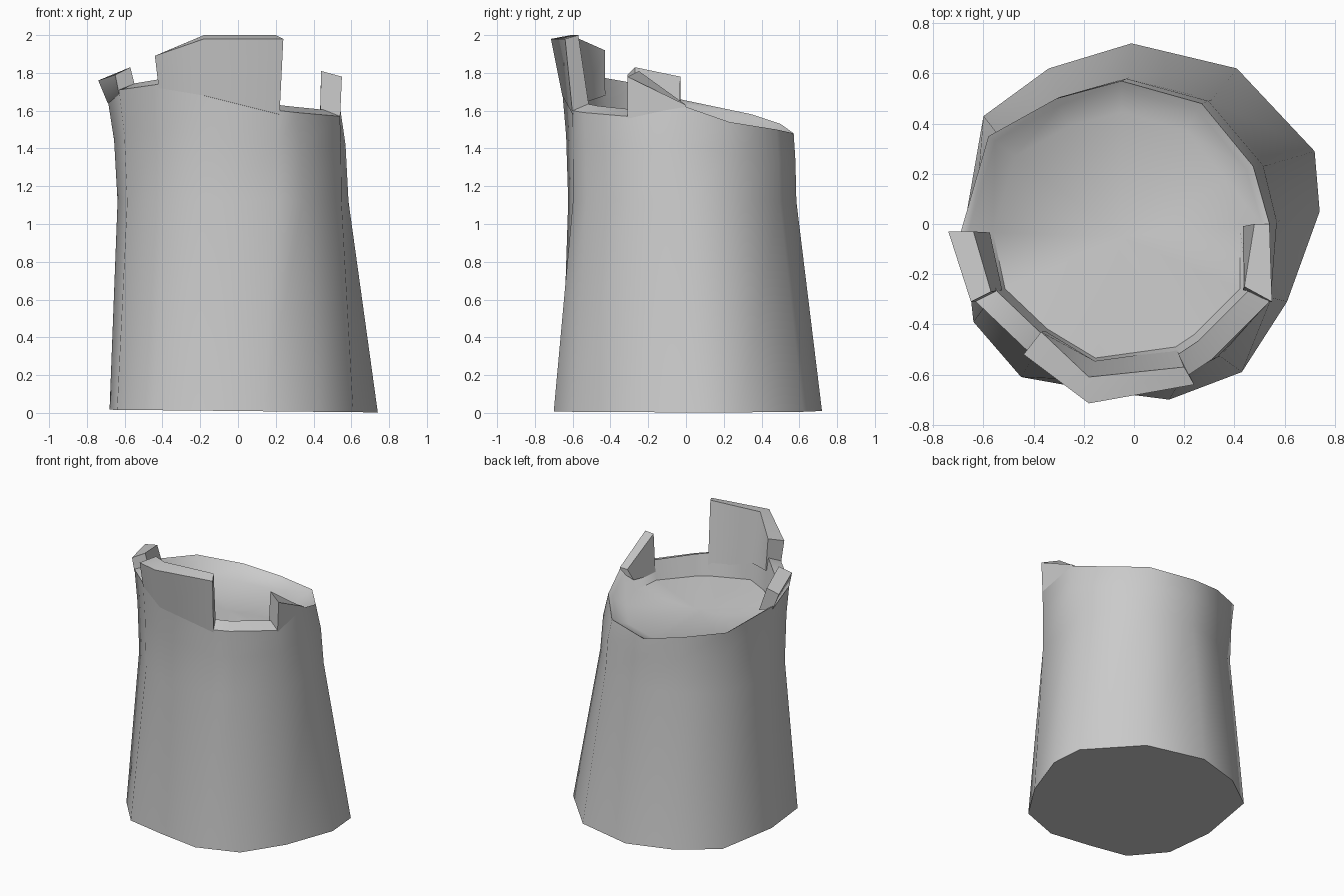
import bpy, bmesh, math
from mathutils import Vector

if "Cube" in bpy.data.objects:
    bpy.data.objects.remove(bpy.data.objects["Cube"])

# One column per corner of the tower: base x, y, then rim x, y, z
COLS = [
    (.74, .05, .54, .00, 1.62), (.72, .29, .475, .23, 1.54),
    (.41, .62, .27, .48, 1.50), (-.01, .72, -.05, .57, 1.48),
    (-.34, .62, -.31, .50, 1.53), (-.60, .43, -.58, .35, 1.58),
    (-.68, -.03, -.69, -.03, 1.66), (-.64, -.39, -.63, -.31, 1.71),
    (-.45, -.61, -.42, -.51, 1.74), (-.17, -.66, -.18, -.655, 1.70),
    (.14, -.70, .22, -.60, 1.60), (.43, -.59, .31, -.54, 1.59),
    (.61, -.31, .54, -.31, 1.57),
]
CENTRE = Vector((-.05, -.05, 0))
RIM = [Vector(c[2:]) for c in COLS]


def inset(p, f, dz):
    """Move a point towards the tower axis and shift its height."""
    q = CENTRE + (p - CENTRE) * f
    return Vector((q.x, q.y, p.z + dz))


def finish(bm, name, angle):
    bmesh.ops.recalc_face_normals(bm, faces=bm.faces)
    mesh = bpy.data.meshes.new(name)
    bm.to_mesh(mesh)
    bm.free()
    ob = bpy.data.objects.new(name, mesh)
    bpy.context.collection.objects.link(ob)
    bpy.context.view_layer.objects.active = ob
    ob.select_set(True)
    bpy.ops.object.shade_smooth_by_angle(angle=math.radians(angle))
    ob.select_set(False)
    return ob


def loft(bm, rings, closed):
    """Join neighbouring vertex rings with quads."""
    n = len(rings[0])
    for a, b in zip(rings, rings[1:]):
        for i in range(n if closed else n - 1):
            j = (i + 1) % n
            bm.faces.new((a[i], a[j], b[j], b[i]))


# Tower body: tapering wall, sloping rim and sunken roof floor
def profile(col, rim):
    base = Vector((col[0], col[1], .01 - .01 * col[0]))
    mid = base.lerp(rim, .7) * .95
    mid.x += .015
    mid.z = 1.12
    neck = mid.lerp(rim, .35)
    neck.z = 1.12 + .6 * (rim.z - 1.12)
    front = rim.y < -.2
    lip = inset(rim, .85, .035) if front else inset(rim, .95, -.02)
    floor = inset(rim, .80, -.09)
    floor.z = 1.46 + .4 * (floor.z - 1.46)
    return base, mid, neck, rim, lip, floor


bm = bmesh.new()
columns = [profile(c, r) for c, r in zip(COLS, RIM)]
rings = [[bm.verts.new(p) for p in ring] for ring in zip(*columns)]
loft(bm, rings, True)
bm.faces.new(rings[0])
hub = bm.verts.new((-.05, -.05, 1.46))
for a, b in zip(rings[-1], rings[-1][1:] + rings[-1][:1]):
    bm.faces.new((a, b, hub))
finish(bm, "tower_body", 60)


# Broken battlements standing on the rim
def battlement(name, ids, outer_top, inner_top):
    bm = bmesh.new()
    sections = [
        (inset(RIM[i], 1, -.02), Vector(o), Vector(n), inset(RIM[i], .82, -.06))
        for i, o, n in zip(ids, outer_top, inner_top)]
    secs = [[bm.verts.new(p) for p in s] for s in sections]
    loft(bm, secs, True)
    bm.faces.new(secs[0])
    bm.faces.new(secs[-1])
    finish(bm, name, 55)


battlement("front_battlement", (8, 9, 10),
           [(-.44, -.52, 1.89), (-.18, -.715, 1.98), (.24, -.64, 1.98)],
           [(-.37, -.43, 1.92), (-.18, -.61, 2.0), (.20, -.57, 2.0)])
battlement("left_battlement", (6, 7),
           [(-.74, -.03, 1.76), (-.65, -.31, 1.79)],
           [(-.64, -.03, 1.78), (-.57, -.27, 1.83)])
battlement("right_battlement", (12, 0),
           [(.55, -.31, 1.78), (.54, 0, 1.63)],
           [(.44, -.25, 1.81), (.48, 0, 1.63)])
